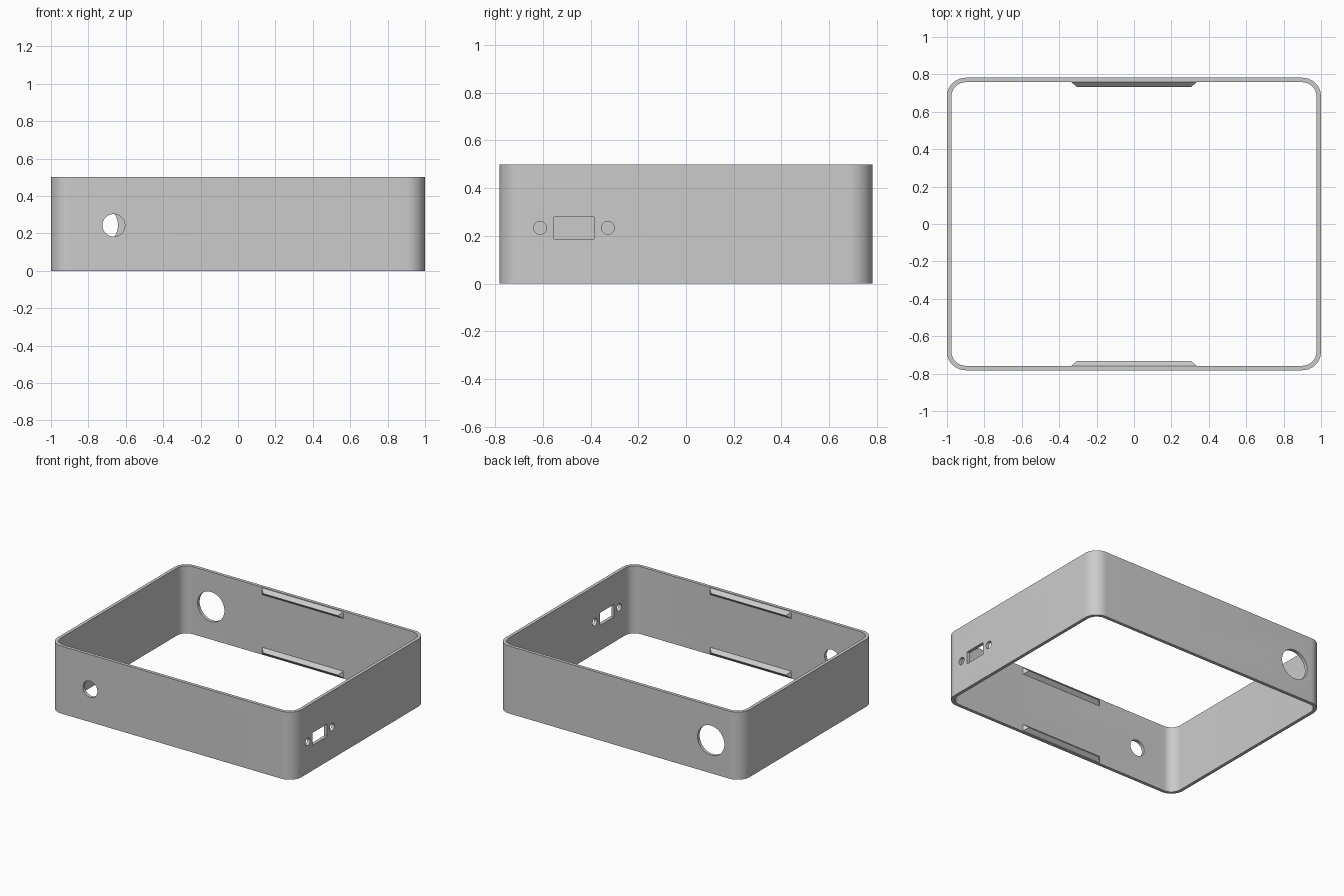
import bpy
import bmesh
from math import cos, sin, pi, radians
from mathutils import Matrix, Vector

# Main dimensions
HALF_X, HALF_Y, HEIGHT = 1.0, 0.782, 0.5
WALL, RADIUS, STEPS = 0.024, 0.1, 16

cube = bpy.data.objects.get("Cube")
if cube:
    bpy.data.objects.remove(cube, do_unlink=True)

grey = bpy.data.materials.new("light grey")
grey.use_nodes = True
colour = (0.6, 0.6, 0.6, 1)
grey.diffuse_color = colour
grey.node_tree.nodes["Principled BSDF"].inputs["Base Color"].default_value = colour


def finish(name, bm):
    bmesh.ops.recalc_face_normals(bm, faces=bm.faces)
    mesh = bpy.data.meshes.new(name)
    bm.to_mesh(mesh)
    bm.free()
    mesh.materials.append(grey)
    obj = bpy.data.objects.new(name, mesh)
    bpy.context.collection.objects.link(obj)
    return obj


def rounded_outline(inset):
    """Rounded rectangle, corners sharing one centre for every inset."""
    points = []
    corners = [(1, 1), (-1, 1), (-1, -1), (1, -1)]
    for i, (sx, sy) in enumerate(corners):
        for k in range(STEPS + 1):
            a = (i + k / STEPS) * pi / 2
            r = RADIUS - inset
            points.append((sx * (HALF_X - RADIUS) + r * cos(a),
                           sy * (HALF_Y - RADIUS) + r * sin(a)))
    return points


def make_frame():
    bm = bmesh.new()
    loops = [[bm.verts.new((x, y, z)) for x, y in rounded_outline(inset)]
             for inset, z in [(0, 0), (0, HEIGHT), (WALL, HEIGHT), (WALL, 0)]]
    for i, a in enumerate(loops):
        b = loops[(i + 1) % len(loops)]
        for k in range(len(a)):
            n = (k + 1) % len(a)
            bm.faces.new((a[k], a[n], b[n], b[k]))
    return finish("frame", bm)


def round_cutter(name, location, radius, axis):
    bm = bmesh.new()
    turn = Matrix.Rotation(pi / 2, 4, "X" if axis == "Y" else "Y")
    bmesh.ops.create_cone(bm, cap_ends=True, segments=48, radius1=radius,
                          radius2=radius, depth=0.1,
                          matrix=Matrix.Translation(location) @ turn)
    return finish(name, bm)


def box_cutter(name, location, size):
    bm = bmesh.new()
    bmesh.ops.create_cube(bm, size=1, matrix=Matrix.Translation(location)
                          @ Matrix.Diagonal((*size, 1)))
    return finish(name, bm)


def make_ridge(name, side, z):
    """Wedge-shaped snap ridge with mitred ends on an inner long wall."""
    bm = bmesh.new()
    depth, half, length = 0.026, 0.025, 0.335
    wall = HALF_Y - WALL
    ends = []
    for s in (-1, 1):
        ends.append([bm.verts.new((s * x, side * y, z + dz)) for x, y, dz in
                     [(length, wall + 0.004, -half),
                      (length, wall, -half),
                      (length - 0.03, wall - depth, 0),
                      (length, wall, half),
                      (length, wall + 0.004, half)]])
    a, b = ends
    bm.faces.new(a)
    bm.faces.new(b)
    for k in range(len(a)):
        n = (k + 1) % len(a)
        bm.faces.new((a[k], a[n], b[n], b[k]))
    return finish(name, bm)


frame = make_frame()

# Openings: front and back cable holes, side port with two screw holes
cutters = [
    round_cutter("front_hole_cutter", Vector((-0.665, -HALF_Y, 0.243)), 0.06, "Y"),
    round_cutter("back_hole_cutter", Vector((-0.752, HALF_Y, 0.243)), 0.11, "Y"),
    box_cutter("port_cutter", Vector((HALF_X, -0.469, 0.233)), (0.1, 0.168, 0.092)),
]
for i, y in enumerate((-0.611, -0.327)):
    cutters.append(round_cutter(f"screw_hole_cutter_{i + 1}",
                                Vector((HALF_X, y, 0.234)), 0.027, "X"))

bpy.context.view_layer.objects.active = frame
for cutter in cutters:
    mod = frame.modifiers.new(cutter.name, "BOOLEAN")
    mod.operation = "DIFFERENCE"
    mod.solver = "EXACT"
    mod.object = cutter
    bpy.ops.object.modifier_apply(modifier=mod.name)
for cutter in cutters:
    bpy.data.objects.remove(cutter, do_unlink=True)

bpy.ops.object.select_all(action="DESELECT")
frame.select_set(True)
bpy.ops.object.shade_smooth_by_angle(angle=radians(30))

# Snap ridges near the top and bottom of both long walls
for side, place in ((-1, "front"), (1, "back")):
    for z, level in ((0.03, "lower"), (HEIGHT - 0.03, "upper")):
        make_ridge(f"{place}_{level}_ridge", side, z)
